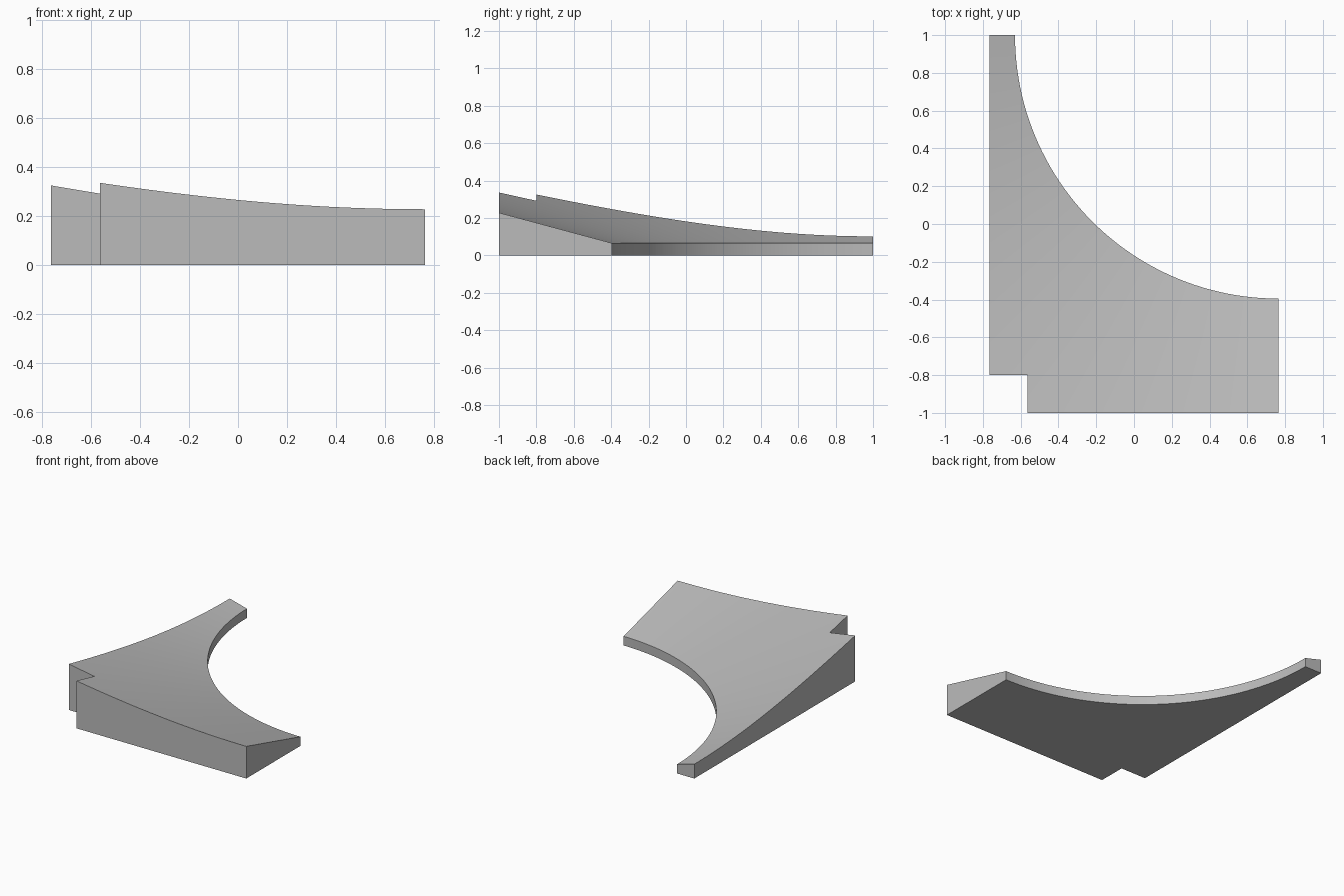
import bpy, bmesh
from math import sin, cos, atan2, radians

old = bpy.data.objects.get("Cube")
if old:
    bpy.data.objects.remove(old, do_unlink=True)

# Centre and radius of the concave rim, and the conical rise of the top
CX, CY, RIM = 0.765, 1.0, 1.395
RIM_HEIGHT, SLOPE = 0.065, 0.269
SEGMENTS = 48

# Outer outline as two overlapping rectangles (width, depth from the centre)
RECTANGLES = [(1.53, 1.8), (1.33, 2.0)]


def outer_radius(a):
    c, s = max(cos(a), 1e-9), max(sin(a), 1e-9)
    return max(min(w / c, d / s) for w, d in RECTANGLES)


def point(bm, a, r, top):
    z = RIM_HEIGHT + SLOPE * (r - RIM) if top else 0
    return bm.verts.new((CX - r * cos(a), CY - r * sin(a), z))


def make_material(name, colour):
    mat = bpy.data.materials.new(name)
    mat.use_nodes = True
    mat.diffuse_color = colour
    mat.node_tree.nodes["Principled BSDF"].inputs["Base Color"].default_value = colour
    return mat


# Even steps around the rim plus the exact corners of the notch
corners = [atan2(1.8, 1.53), atan2(1.8, 1.33), atan2(2.0, 1.33)]
angles = sorted([radians(90 * i / SEGMENTS) for i in range(SEGMENTS + 1)] + corners)

# Each section runs: rim bottom, rim top, outer top, outer bottom
bm = bmesh.new()
sections = []
for a in angles:
    out = outer_radius(a)
    sections.append([point(bm, a, RIM, False), point(bm, a, RIM, True),
                     point(bm, a, out, True), point(bm, a, out, False)])

# Skin neighbouring sections and close both ends
for s, t in zip(sections, sections[1:]):
    for i in range(4):
        j = (i + 1) % 4
        bm.faces.new((s[i], s[j], t[j], t[i]))
bm.faces.new(sections[0])
bm.faces.new(sections[-1])
bmesh.ops.recalc_face_normals(bm, faces=bm.faces)

mesh = bpy.data.meshes.new("curved_corner_ramp")
bm.to_mesh(mesh)
bm.free()
ramp = bpy.data.objects.new("curved_corner_ramp", mesh)
bpy.context.collection.objects.link(ramp)
mesh.materials.append(make_material("plain_grey", (0.5, 0.5, 0.5, 1)))

bpy.ops.object.select_all(action="DESELECT")
ramp.select_set(True)
bpy.context.view_layer.objects.active = ramp
bpy.ops.object.shade_smooth_by_angle(angle=radians(30))
